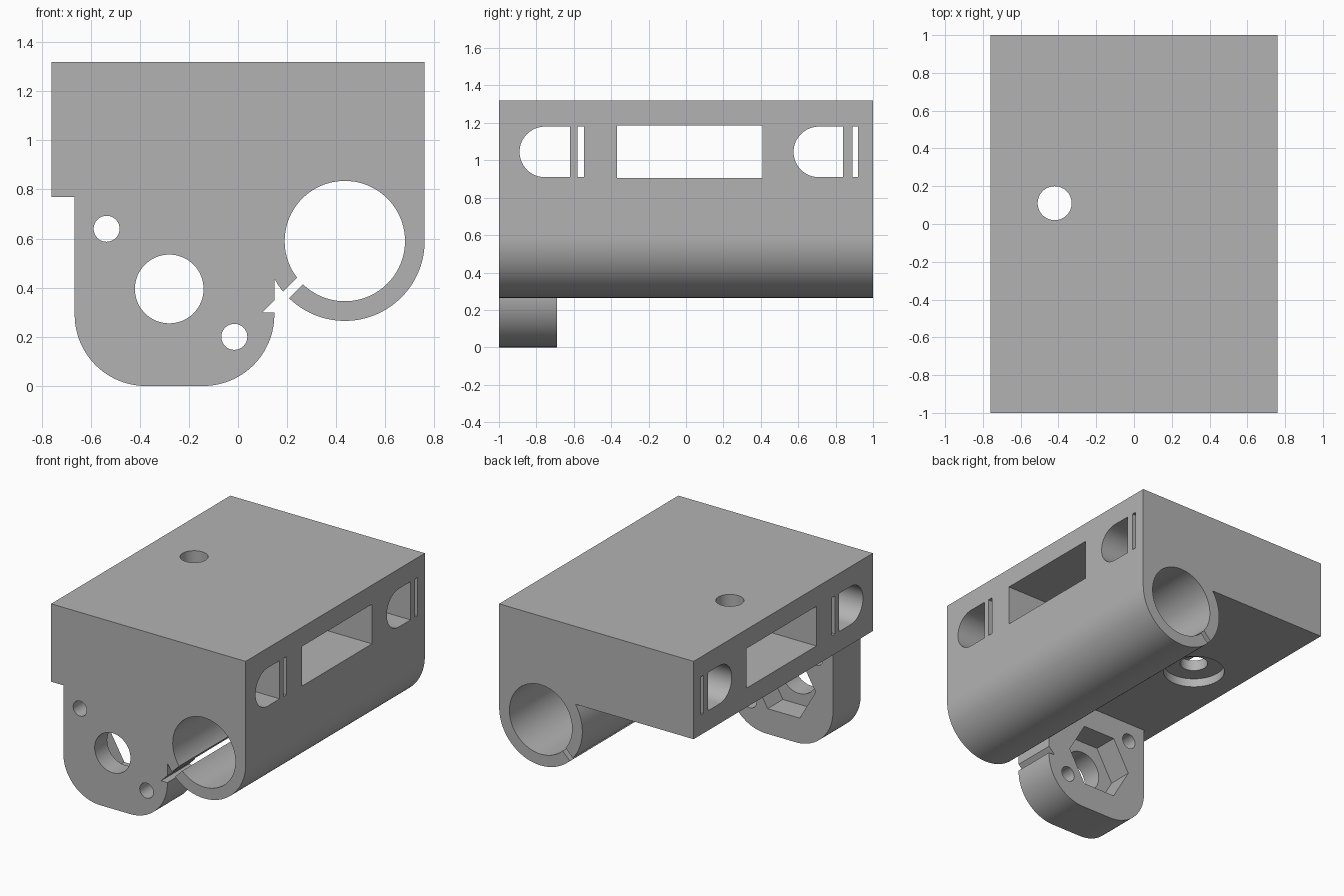
import bpy, bmesh, math
from mathutils import Vector

cube = bpy.data.objects.get("Cube")
if cube:
    bpy.data.objects.remove(cube, do_unlink=True)

grey = bpy.data.materials.new("plain grey")
grey.use_nodes = True
GREY = (0.45, 0.45, 0.45, 1)
grey.diffuse_color = GREY
grey.node_tree.nodes["Principled BSDF"].inputs["Base Color"].default_value = GREY


def arc(cx, cy, r, start, end, steps=32):
    """Points along an arc, angles in degrees."""
    angles = [math.radians(start + (end - start) * i / steps) for i in range(steps + 1)]
    return [(cx + r * math.cos(a), cy + r * math.sin(a)) for a in angles]


def circle(cx, cy, r, steps=64):
    return arc(cx, cy, r, 0, 360, steps)[:-1]


def rect(a0, a1, b0, b1):
    return [(a0, b0), (a1, b0), (a1, b1), (a0, b1)]


def prism(name, axis, profile, lo, hi):
    """Extrude a 2D profile along an axis between lo and hi."""
    place = {"x": lambda a, b, d: (d, a, b),
             "y": lambda a, b, d: (a, d, b),
             "z": lambda a, b, d: (a, b, d)}[axis]
    bm = bmesh.new()
    face = bm.faces.new([bm.verts.new(place(a, b, lo)) for a, b in profile])
    moved = bmesh.ops.extrude_face_region(bm, geom=[face])["geom"]
    verts = [v for v in moved if isinstance(v, bmesh.types.BMVert)]
    bmesh.ops.translate(bm, verts=verts, vec=Vector(place(0, 0, hi - lo)))
    bmesh.ops.recalc_face_normals(bm, faces=bm.faces)
    mesh = bpy.data.meshes.new(name)
    bm.to_mesh(mesh)
    bm.free()
    mesh.materials.append(grey)
    obj = bpy.data.objects.new(name, mesh)
    bpy.context.collection.objects.link(obj)
    return obj


def combine(target, other, operation):
    """Apply a boolean and discard the helper."""
    mod = target.modifiers.new("boolean", "BOOLEAN")
    mod.operation = operation
    mod.solver = "EXACT"
    mod.object = other
    bpy.context.view_layer.objects.active = target
    bpy.ops.object.modifier_apply(modifier=mod.name)
    bpy.data.objects.remove(other, do_unlink=True)


# Block with the bearing housing hanging from its side
BX, BZ, BR = 0.435, 0.59, 0.325
BOTTOM, TOP, SIDE = 0.77, 1.32, 0.76
join = 180 - math.degrees(math.asin((BOTTOM - BZ) / BR))
body = prism("carriage_body", "y",
             [(-SIDE, BOTTOM)] + arc(BX, BZ, BR, join, 360, 72)
             + [(SIDE, TOP), (-SIDE, TOP)], -1, 1)

# Front mounting plate with rounded lower corners
left, right, r = -0.665, 0.148, 0.29
plate = prism("mounting_plate", "y",
              arc(left + r, r, r, 180, 270, 24) + arc(right - r, r, r, 270, 360, 24)
              + [(right, 0.6), (0.2, 0.82), (left, 0.82)], -1, -0.69)
combine(body, plate, "UNION")

cutters = [
    # Bearing bore and its diagonal clamp slit
    prism("bore", "y", circle(BX, BZ, 0.245, 96), -1.1, 1.1),
    prism("slit", "y", [(0.1, 0.3), (0.15, 0.3), (0.35, 0.5), (0.3, 0.5)], -1.1, 1.1),
    # Centre window
    prism("window", "x", rect(-0.37, 0.41, 0.905, 1.185), -1, 1),
    # Vertical screw hole with a shallow counterbore below
    prism("screw_hole", "z", circle(-0.42, 0.11, 0.09), 0.6, 1.4),
    prism("counterbore", "z", circle(-0.42, 0.11, 0.2), 0.6, 0.83),
    # Plate hole with a hexagonal pocket behind
    prism("plate_hole", "y", circle(-0.28, 0.395, 0.14), -1.1, -0.6),
    prism("hex_pocket", "y", circle(-0.28, 0.395, 0.25, 6), -0.86, -0.6),
]
# Round-ended slots, each beside a thin slit
for y0, y1, s0, s1 in [(-0.89, -0.62, -0.58, -0.545), (0.575, 0.84, 0.89, 0.92)]:
    slot = arc(y0 + 0.135, 1.045, 0.135, 90, 270) + [(y1, 0.91), (y1, 1.18)]
    cutters.append(prism("belt_slot", "x", slot, -1, 1))
    cutters.append(prism("belt_slit", "x", rect(s0, s1, 0.91, 1.18), -1, 1))
# Small screw holes in the plate
for x, z in [(-0.535, 0.64), (-0.015, 0.2)]:
    cutters.append(prism("plate_screw_hole", "y", circle(x, z, 0.053, 32), -1.1, -0.6))

for cutter in cutters:
    combine(body, cutter, "DIFFERENCE")

# Smooth the round walls and keep the corners sharp
bpy.ops.object.select_all(action="DESELECT")
body.select_set(True)
bpy.context.view_layer.objects.active = body
bpy.ops.object.shade_smooth_by_angle(angle=math.radians(30))
